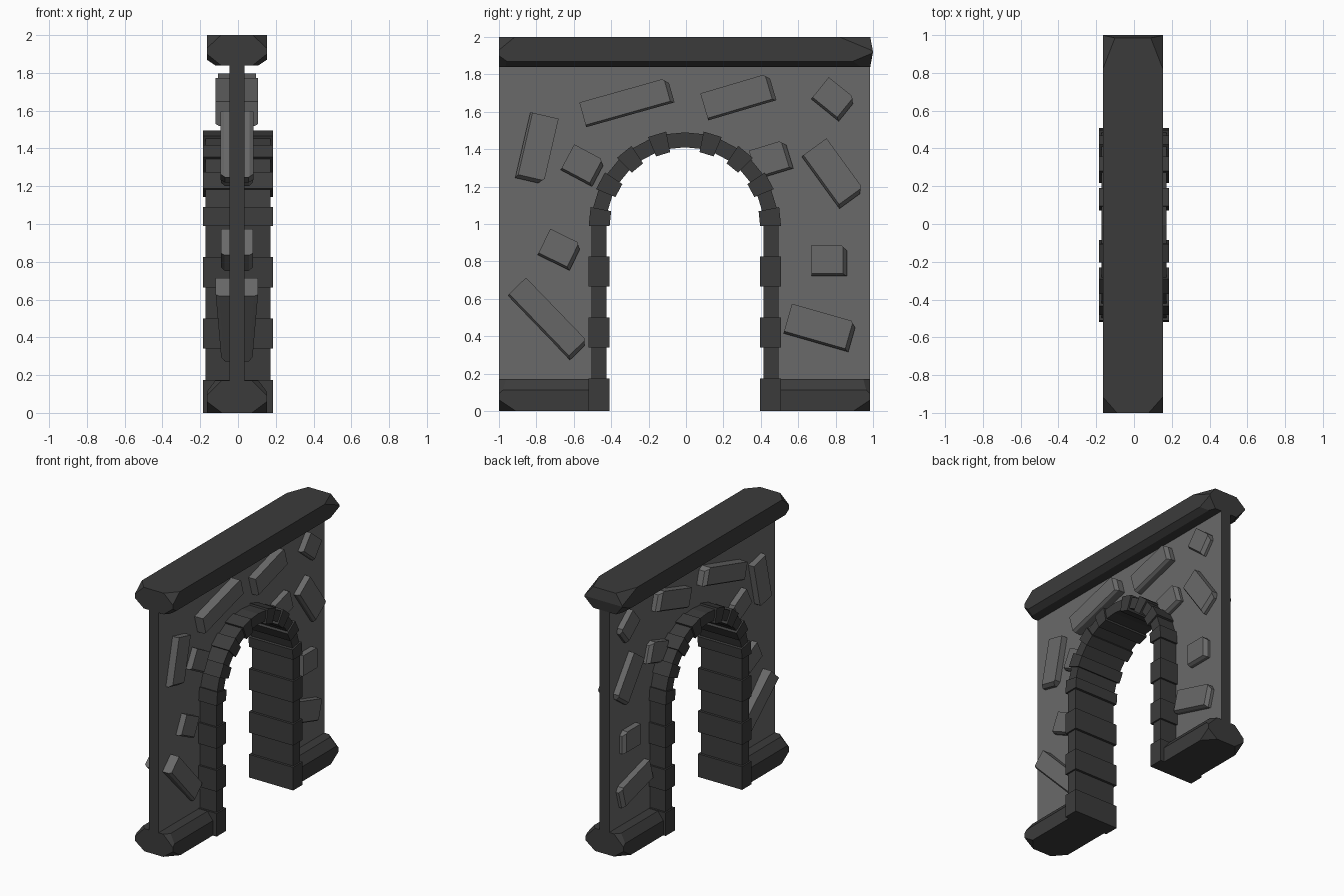
import bpy, bmesh, math
from mathutils import Vector, Matrix

if "Cube" in bpy.data.objects:
    bpy.data.objects.remove(bpy.data.objects["Cube"])


def material(name, value):
    m = bpy.data.materials.new(name)
    m.diffuse_color = (value, value, value, 1)
    m.use_nodes = True
    m.node_tree.nodes["Principled BSDF"].inputs["Base Color"].default_value = m.diffuse_color
    return m


DARK = material("dark stone", 0.044)
GREY = material("grey stone", 0.142)
XC, YC, ZC = -0.006, -0.006, 0.99      # wall middle, arch centre


def finish(bm, name, mats):
    bmesh.ops.recalc_face_normals(bm, faces=bm.faces[:])
    mesh = bpy.data.meshes.new(name)
    bm.to_mesh(mesh)
    bm.free()
    for m in mats:
        mesh.materials.append(m)
    obj = bpy.data.objects.new(name, mesh)
    bpy.context.collection.objects.link(obj)
    return obj


def chipped_block(name, mat, centre, half, cuts, angle=0, taper=1):
    """Box with planar chips: each cut is (corner signs, distances cut along x, y, z)."""
    bm = bmesh.new()
    bmesh.ops.create_cube(bm, size=2)
    for v in bm.verts:
        v.co = Vector([a * b for a, b in zip(v.co, half)])
    for signs, dist in cuts:
        normal = Vector([s / d for s, d in zip(signs, dist)])
        point = Vector([s * h for s, h in zip(signs, half)])
        axis = next(i for i in range(3) if signs[i])
        point[axis] -= signs[axis] * dist[axis]
        res = bmesh.ops.bisect_plane(bm, geom=bm.verts[:] + bm.edges[:] + bm.faces[:],
                                     dist=1e-5, plane_co=point, plane_no=normal.normalized(),
                                     clear_outer=True)
        edges = [e for e in res["geom_cut"]
                 if isinstance(e, bmesh.types.BMEdge) and e.is_boundary]
        if edges:
            bmesh.ops.edgeloop_fill(bm, edges=edges)
    for v in bm.verts:
        if v.co.y > 0:
            v.co.x *= 1 - (1 - taper) * v.co.y / half[1]
    bm.transform(Matrix.Translation(centre) @ Matrix.Rotation(math.radians(angle), 4, 'X'))
    return finish(bm, name, [mat])


def prism(bm, points, half_x, xc=0.0):
    """Extrude a (y, z) outline through the wall thickness."""
    face = bm.faces.new([bm.verts.new((xc - half_x, y, z)) for y, z in points])
    res = bmesh.ops.extrude_face_region(bm, geom=[face])
    for v in res["geom"]:
        if isinstance(v, bmesh.types.BMVert):
            v.co.x += 2 * half_x


def polar(r, a):
    return (YC + r * math.cos(a), ZC + r * math.sin(a))


# Wall panel with arched opening, dark outer edges
bm = bmesh.new()
outline = [(-1, 0.1), (YC - 0.46, 0.1)]
outline += [polar(0.46, math.pi * (1 - i / 16)) for i in range(17)]
outline += [(YC + 0.46, 0.1), (0.985, 0.1), (0.985, 1.9), (-1, 1.9)]
prism(bm, outline, 0.04, XC)
wall = finish(bm, "wall_panel", [GREY, DARK])
for p in wall.data.polygons:
    p.material_index = 0 if abs(p.normal.x) > 0.5 else 1

# Arch: alternating proud and recessed blocks
PROUD, RECESSED = (0.402, 0.514, 0.185), (0.42, 0.5, 0.173)
bm = bmesh.new()
for side in (-1, 1):
    levels = [0, 0.175, 0.34, 0.5, 0.665, 0.825, ZC]
    for i in range(6):                                     # jambs
        r0, r1, hx = RECESSED if i % 2 else PROUD
        prism(bm, [(YC + side * r, z) for r, z in
                   ((r0, levels[i]), (r1, levels[i]), (r1, levels[i + 1]), (r0, levels[i + 1]))], hx)
    for i in range(8):                                     # arch ring
        r0, r1, hx = RECESSED if i % 2 else PROUD
        a0, a1 = i * math.pi / 16, (i + 1) * math.pi / 16
        if side < 0:
            a0, a1 = math.pi - a0, math.pi - a1
        prism(bm, [polar(r0, a0), polar(r1, a0), polar(r1, a1), polar(r0, a1)], hx)
finish(bm, "arch_blocks", [DARK])

# Top beam with chipped corners
cuts = [((0, 1, s), (1, 0.015, 0.08)) for s in (-1, 1)]
for s in (-1, 1):
    cuts += [((s, 0, -1), (0.045, 1, 0.03)),
             ((s, -1, 1), (0.075, 0.085, 0.07)), ((s, -1, -1), (0.075, 0.085, 0.06)),
             ((s, 1, 1), (0.07, 0.18, 0.075)), ((s, 1, -1), (0.07, 0.18, 0.075))]
chipped_block("top_beam", DARK, (XC, 0, 1.92), (0.159, 1, 0.08), cuts)

# Two plinths beside the opening
for side, inner, outer, name in ((-1, -0.45, -1, "plinth_left"), (1, 0.44, 0.985, "plinth_right")):
    cuts = []
    for s in (-1, 1):
        cuts += [((s, 0, 1), (0.045, 1, 0.06)),
                 ((s, side, 1), (0.08, 0.085, 0.08)), ((s, side, -1), (0.08, 0.09, 0.06))]
    chipped_block(name, DARK, (XC, (inner + outer) / 2, 0.086),
                  (0.159, abs(outer - inner) / 2, 0.086), cuts)

# Loose stones set through the wall: y, z, length, width, angle, half depth, taper
STONES = [
    (-0.316, 1.65, 0.49, 0.137, 15.7, 0.112, 1), (0.28, 1.68, 0.38, 0.15, 16.5, 0.1, 1),
    (0.79, 1.667, 0.19, 0.15, -39, 0.085, 1), (0.786, 1.27, 0.345, 0.165, -54, 0.087, 1),
    (-0.797, 1.405, 0.36, 0.155, 257, 0.087, 1), (-0.55, 1.313, 0.19, 0.155, -28, 0.085, 1),
    (0.455, 1.345, 0.2, 0.16, 17, 0.085, 1), (-0.674, 0.863, 0.19, 0.155, -26, 0.085, 1),
    (0.765, 0.805, 0.19, 0.165, 0, 0.085, 1), (0.717, 0.445, 0.36, 0.165, -16, 0.087, 1),
    (-0.738, 0.493, 0.48, 0.137, -46, 0.112, 0.72),
]
for i, (y, z, length, width, angle, depth, taper) in enumerate(STONES):
    cuts = [((0, 1, 1), (1, 0.03, 0.03))]
    for s in (-1, 1):
        cuts += [((s, 1, 0), (0.025, 0.02, 1)), ((s, 0, -1), (0.02, 1, 0.012))]
    chipped_block(f"wall_stone_{i + 1}", GREY, (XC, y, z),
                  (depth, length / 2, width / 2), cuts, angle, taper)
